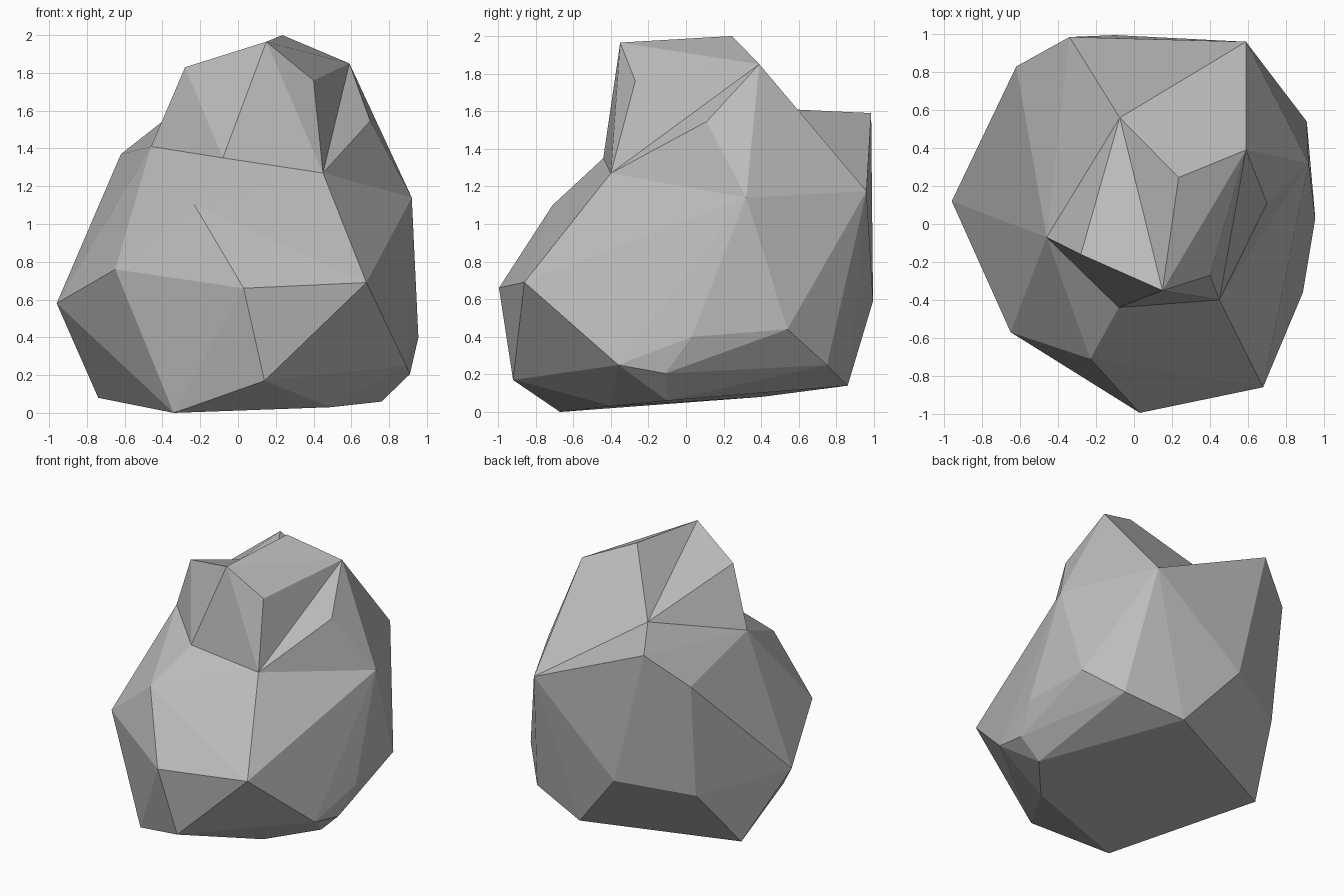
import bpy
import bmesh

default_cube = bpy.data.objects.get("Cube")
if default_cube:
    bpy.data.objects.remove(default_cube, do_unlink=True)

# One plain stone colour
stone = bpy.data.materials.new("grey_stone")
stone.use_nodes = True
stone.diffuse_color = (.5, .5, .5, 1)
shader = next(n for n in stone.node_tree.nodes if n.type == "BSDF_PRINCIPLED")
shader.inputs["Base Color"].default_value = stone.diffuse_color
shader.inputs["Roughness"].default_value = .9


def chiselled_block(name, corners):
    """Wrap a set of corner points in flat, chipped faces."""
    bm = bmesh.new()
    for corner in corners:
        bm.verts.new(corner)
    wrapped = bmesh.ops.convex_hull(bm, input=bm.verts[:])
    loose = set(wrapped["geom_interior"] + wrapped["geom_unused"])
    bmesh.ops.delete(bm, geom=[g for g in loose if isinstance(g, bmesh.types.BMVert)],
                     context="VERTS")
    # Merge facets that are practically level with each other
    bmesh.ops.dissolve_limit(bm, angle_limit=.02, verts=bm.verts[:], edges=bm.edges[:])
    bmesh.ops.recalc_face_normals(bm, faces=bm.faces[:])
    mesh = bpy.data.meshes.new(name)
    bm.to_mesh(mesh)
    bm.free()
    mesh.materials.append(stone)
    block = bpy.data.objects.new(name, mesh)
    bpy.context.collection.objects.link(block)
    return block


# Corners shared where the summit blocks meet the boulder
west_notch = (-.46, -.07, 1.41)
front_notch = (-.08, -.44, 1.35)
east_notch = (.45, -.40, 1.27)
rear_saddle = (-.075, .56, 1.61)
rear_corner = (.59, .96, 1.175)
east_corner = (.92, .32, 1.14)

# Summit corners
crown_front = (.15, -.35, 1.965)
crown_rear = (.235, .245, 2)
crown_west = (-.28, -.16, 1.83)
crown_east = (.59, .39, 1.85)
crown_ledge = (.40, -.27, 1.76)
shoulder_tip = (.70, .11, 1.545)

# Boulder corners, grouped by the side they face
front_side = [(-.23, -.71, 1.10), (.03, -.995, .66), (.68, -.86, .69),
              (-.65, -.57, .76), (.14, -.92, .17)]
west_side = [(-.96, .12, .58), (-.62, .83, 1.37), (-.60, .74, .515)]
rear_side = [(-.34, .985, 1.59), (-.10, .995, .59), (.71, .75, .25)]
east_side = [(.955, .03, .40), (.91, .54, .44), (.89, -.36, .25), (.91, -.11, .205)]
underside = [(-.34, -.67, 0), (.49, -.40, .03), (.76, -.10, .06),
             (-.74, .40, .08), (.28, .86, .14), (.57, .32, .12)]
rim = [west_notch, front_notch, east_notch, rear_saddle, rear_corner, east_corner]

# Main boulder
chiselled_block("boulder_body",
                front_side + west_side + rear_side + east_side + underside + rim)

# Western half of the summit, leaving a valley behind the front crown
chiselled_block("summit_west", [crown_front, crown_west, west_notch, front_notch,
                                east_notch, rear_saddle])

# Eastern half of the summit
chiselled_block("summit_east", [crown_front, crown_rear, crown_east, crown_ledge,
                                front_notch, east_notch, rear_saddle])

# Shoulder that leans against the summit, with a chipped groove in front
chiselled_block("summit_shoulder", [crown_east, shoulder_tip, east_corner, east_notch,
                                    rear_corner, rear_saddle])
